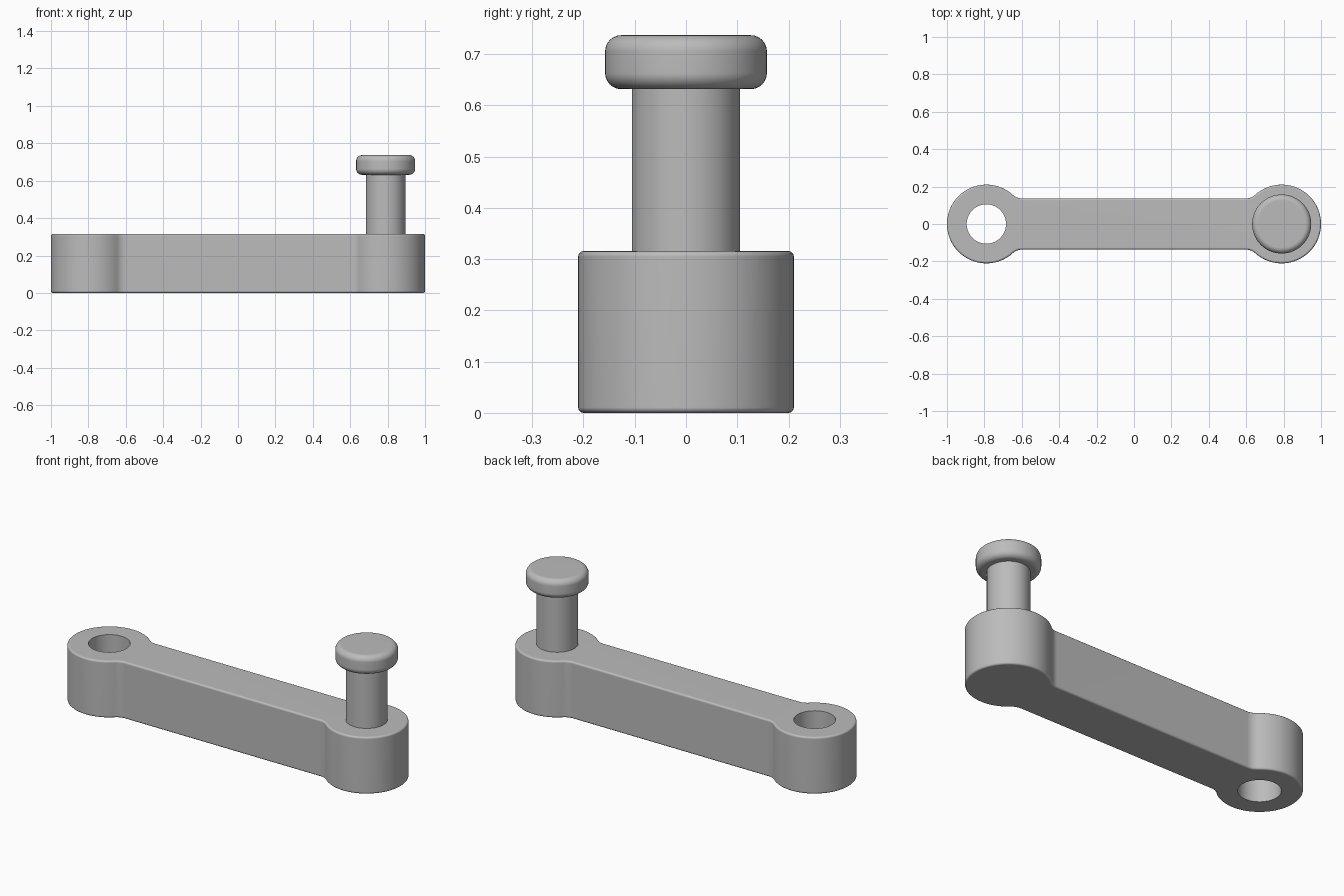
import bpy, bmesh
from math import pi, sin, cos, atan2, sqrt, radians

if "Cube" in bpy.data.objects:
    bpy.data.objects.remove(bpy.data.objects["Cube"])

MM = 1 / 95                      # the part is laid out in whole millimetres
BOSS_X, BOSS_R = 75 * MM, 20 * MM
BAR_HALF, ARM_H = 13 * MM, 30 * MM
FILLET = 7 * MM
PIN_R, KNOB_R = 10 * MM, 15 * MM
KNOB_Z, KNOB_H = 60 * MM, 10 * MM

grey = bpy.data.materials.new("plain grey")
grey.use_nodes = True
grey.diffuse_color = (0.5, 0.5, 0.5, 1)
grey.node_tree.nodes["Principled BSDF"].inputs["Base Color"].default_value = (0.5, 0.5, 0.5, 1)


def arc(cx, cy, r, a0, a1, n):
    """Points along an arc, both ends included."""
    angles = [a0 + (a1 - a0) * i / n for i in range(n + 1)]
    return [(cx + r * cos(a), cy + r * sin(a)) for a in angles]


def circle(cx, r, n=64):
    return arc(cx, 0, r, 0, 2 * pi, n)[:-1]


def extrude(name, outline, z0, z1, round_r=0, segments=4):
    """Upright prism from an outline, with its top and bottom rims rounded."""
    bm = bmesh.new()
    base = bm.faces.new([bm.verts.new((x, y, z0)) for x, y in outline])
    top = bmesh.ops.extrude_face_region(bm, geom=[base], use_keep_orig=True)["geom"]
    bmesh.ops.translate(bm, vec=(0, 0, z1 - z0),
                        verts=[v for v in top if isinstance(v, bmesh.types.BMVert)])
    bmesh.ops.recalc_face_normals(bm, faces=bm.faces)
    if round_r:
        rims = [e for e in bm.edges if abs(e.verts[0].co.z - e.verts[1].co.z) < 1e-5]
        bmesh.ops.bevel(bm, geom=rims, offset=round_r, segments=segments,
                        profile=0.5, affect='EDGES')
    mesh = bpy.data.meshes.new(name)
    bm.to_mesh(mesh)
    bm.free()
    mesh.materials.append(grey)
    obj = bpy.data.objects.new(name, mesh)
    bpy.context.collection.objects.link(obj)
    return obj


def activate(obj):
    bpy.ops.object.select_all(action='DESELECT')
    obj.select_set(True)
    bpy.context.view_layer.objects.active = obj


def smooth(obj):
    activate(obj)
    bpy.ops.object.shade_smooth_by_angle(angle=radians(35))
    obj.modifiers.new("even shading", 'WEIGHTED_NORMAL').keep_sharp = True


# Arm outline: boss arc and fillet for one quarter, mirrored to the rest
reach = sqrt((BOSS_R + FILLET) ** 2 - (BAR_HALF + FILLET) ** 2)
meet = atan2(BAR_HALF + FILLET, -reach)
quarter = arc(BOSS_X, 0, BOSS_R, 0, meet, 28)
quarter += arc(BOSS_X - reach, BAR_HALF + FILLET, FILLET, meet - pi, -pi / 2, 8)[1:]
half = quarter + [(-x, y) for x, y in reversed(quarter)]
outline = half + [(x, -y) for x, y in reversed(half[1:-1])]
arm = extrude("crank_arm", outline, 0, ARM_H, MM, 3)

# Shaft hole through the right boss
cutter = extrude("hole_cutter", circle(-BOSS_X, PIN_R), -0.1, ARM_H + 0.1)
cutter.hide_render = True
activate(arm)
cut = arm.modifiers.new("shaft hole", 'BOOLEAN')
cut.operation, cut.object, cut.solver = 'DIFFERENCE', cutter, 'EXACT'
bpy.ops.object.modifier_apply(modifier=cut.name)
bpy.data.objects.remove(cutter)

# Handle pin and rounded knob on the left boss
pin = extrude("handle_pin", circle(BOSS_X, PIN_R), ARM_H - MM, KNOB_Z + MM)
knob = extrude("handle_knob", circle(BOSS_X, KNOB_R), KNOB_Z, KNOB_Z + KNOB_H, 3 * MM, 6)

for part in (arm, pin, knob):
    smooth(part)
